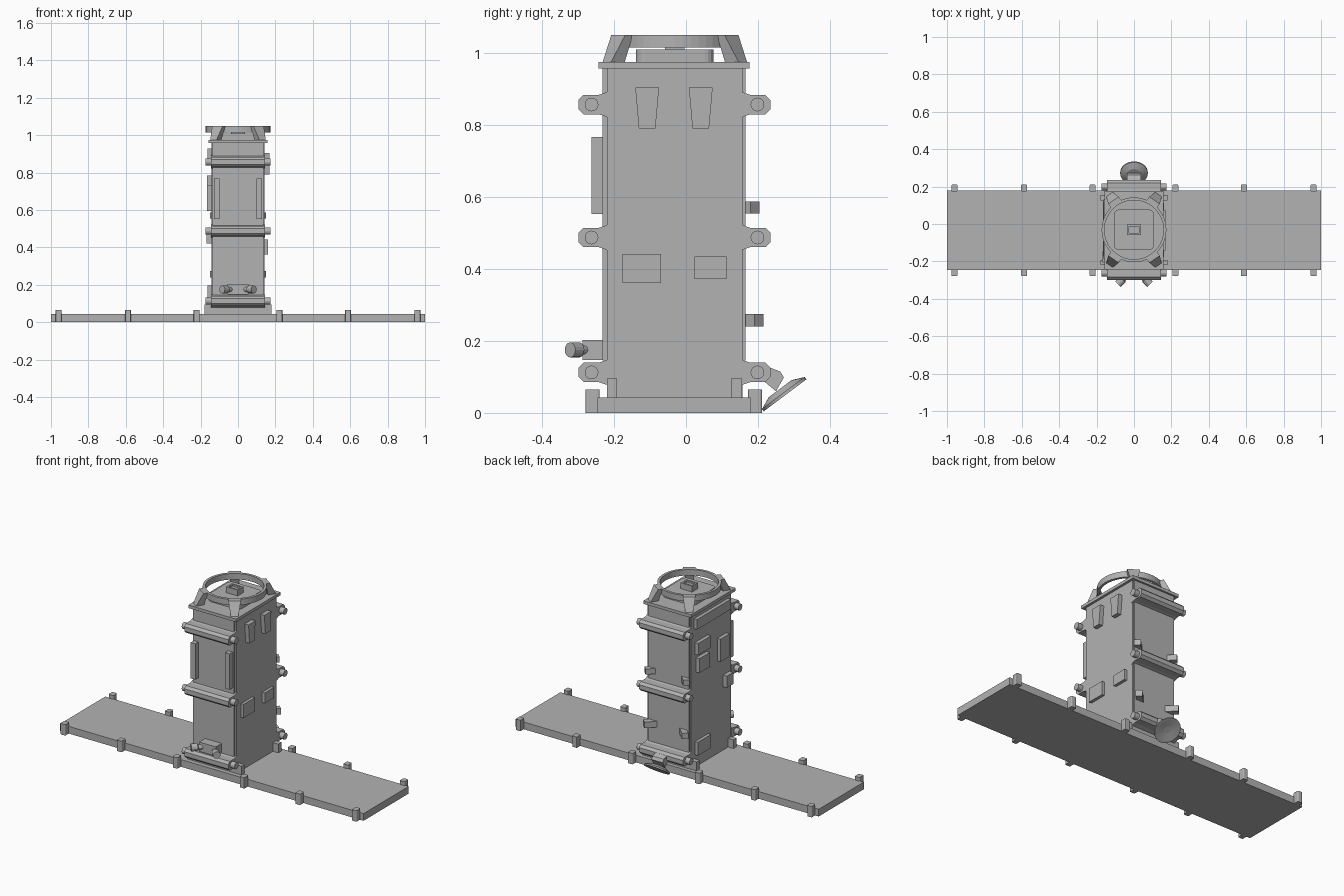
import bpy, bmesh, math
from mathutils import Vector, Matrix

if "Cube" in bpy.data.objects:
    bpy.data.objects.remove(bpy.data.objects["Cube"])

grey = bpy.data.materials.new("plain_grey")
grey.diffuse_color = (0.45, 0.45, 0.45, 1)
grey.use_nodes = True
grey.node_tree.nodes["Principled BSDF"].inputs["Base Color"].default_value = grey.diffuse_color
CY = -0.031   # y of the tower axis


def finish(bm, name):
    bmesh.ops.recalc_face_normals(bm, faces=bm.faces)
    me = bpy.data.meshes.new(name)
    bm.to_mesh(me)
    bm.free()
    me.materials.append(grey)
    ob = bpy.data.objects.new(name, me)
    bpy.context.collection.objects.link(ob)
    return ob


def box(name, x0, x1, y0, y1, z0, z1, turn=0, bevel=0):
    """Box from its limits, optionally turned about its own vertical axis."""
    bm = bmesh.new()
    bmesh.ops.create_cube(bm, size=1)
    bmesh.ops.scale(bm, vec=(x1 - x0, y1 - y0, z1 - z0), verts=bm.verts)
    if bevel:
        edges = [e for e in bm.edges if abs(e.verts[0].co.z - e.verts[1].co.z) > 1e-5]
        bmesh.ops.bevel(bm, geom=edges, offset=bevel, segments=4, profile=0.5, affect='EDGES')
    bmesh.ops.rotate(bm, matrix=Matrix.Rotation(turn, 3, 'Z'), verts=bm.verts)
    bmesh.ops.translate(bm, vec=((x0 + x1) / 2, (y0 + y1) / 2, (z0 + z1) / 2), verts=bm.verts)
    return finish(bm, name)


def prism(name, pts, x0, x1):
    """Extrude a (y, z) outline along x."""
    bm = bmesh.new()
    a = [bm.verts.new((x0, y, z)) for y, z in pts]
    b = [bm.verts.new((x1, y, z)) for y, z in pts]
    bm.faces.new(a)
    bm.faces.new(b)
    for i in range(len(a)):
        j = (i + 1) % len(a)
        bm.faces.new((a[i], a[j], b[j], b[i]))
    return finish(bm, name)


def lathe(name, profile, origin, axis, n=24, closed=False):
    """Spin an (r, h) profile about an axis through origin."""
    bm = bmesh.new()
    rot = Vector((0, 0, 1)).rotation_difference(Vector(axis).normalized()).to_matrix()
    rings = []
    for r, h in profile:
        rings.append([bm.verts.new(rot @ Vector((r * math.cos(2 * math.pi * i / n),
                      r * math.sin(2 * math.pi * i / n), h)) + Vector(origin)) for i in range(n)])
    pairs = list(zip(rings, rings[1:]))
    if closed:
        pairs.append((rings[-1], rings[0]))
    else:
        bm.faces.new(rings[0])
        bm.faces.new(rings[-1])
    for a, b in pairs:
        for i in range(n):
            j = (i + 1) % n
            bm.faces.new((a[i], a[j], b[j], b[i]))
    return finish(bm, name)


# Long flat deck with clamp posts along both edges
box("deck", -1, 1, -0.246, 0.179, 0, 0.043)
for x in (-0.96, -0.588, -0.221, 0.221, 0.588, 0.96):
    box("front_post", x - 0.016, x + 0.016, -0.279, -0.24, 0, 0.065, bevel=0.006)
    box("back_post", x - 0.016, x + 0.016, 0.173, 0.211, 0, 0.065, bevel=0.006)

# Tower body with face plates and feet
box("tower", -0.143, 0.143, -0.22, 0.157, 0.04, 0.96)
box("front_face_plate", -0.135, 0.135, -0.232, -0.215, 0.145, 0.96)
box("back_face_plate", -0.135, 0.135, 0.15, 0.166, 0.145, 0.96)
box("front_foot", -0.178, 0.178, -0.22, -0.192, 0.04, 0.095)
box("back_foot", -0.178, 0.178, 0.125, 0.155, 0.04, 0.095)
box("top_plate", -0.157, 0.157, -0.243, 0.177, 0.957, 0.975)

# Hinge bars on front and back, each with a through pin
for z in (0.1125, 0.4875, 0.857):
    for s, base, c in ((-1, -0.215, -0.2625), (1, 0.152, 0.1985)):
        half = [(base, 0.036), (c - s * 0.02, 0.027), (c + s * 0.022, 0.027), (c + s * 0.036, 0.013)]
        pts = [(y, z + h) for y, h in half] + [(y, z - h) for y, h in reversed(half)]
        prism("hinge_bar", pts, -0.145, 0.145)
        lathe("hinge_pin", [(0.019, -0.174), (0.019, 0.174)], (0, c, z), (1, 0, 0), 16)

# Docking ring, inner block and hollow pedestal
lathe("docking_ring", [(0.173, 1.015), (0.173, 1.05), (0.158, 1.05), (0.158, 1.015)],
      (0, CY, 0), (0, 0, 1), 48, closed=True)
box("inner_block", -0.106, 0.106, CY - 0.108, CY + 0.108, 0.97, 1.01, bevel=0.025)
for s in (-1, 1):
    box("pedestal_side", s * 0.033 - 0.005, s * 0.033 + 0.005, CY - 0.026, CY + 0.026, 1.0, 1.045)
    box("pedestal_end", -0.038, 0.038, CY + s * 0.022 - 0.005, CY + s * 0.022 + 0.005, 1.0, 1.045)
box("pedestal_core", -0.03, 0.03, CY - 0.02, CY + 0.02, 1.0, 1.035)

# Four leaning gussets that carry the ring
for sx in (-1, 1):
    for sy in (-1, 1):
        d = Vector((0.57 * sx, 0.82 * sy, 0))
        t = Vector((-d.y, d.x, 0))
        bm = bmesh.new()
        loops = []
        for r0, r1, w, z in ((0.185, 0.232, 0.02, 0.972), (0.166, 0.192, 0.034, 1.05)):
            loops.append([bm.verts.new(Vector((0, CY, z)) + d * r + t * w * k)
                          for r, k in ((r0, -1), (r1, -1), (r1, 1), (r0, 1))])
        a, b = loops
        bm.faces.new(a)
        bm.faces.new(b)
        for i in range(4):
            j = (i + 1) % 4
            bm.faces.new((a[i], a[j], b[j], b[i]))
        finish(bm, "ring_gusset")

# Plates on the right side
for y in (-0.108, 0.041):
    prism("tapered_plate", [(y - 0.033, 0.904), (y + 0.033, 0.904),
                            (y + 0.023, 0.79), (y - 0.023, 0.79)], 0.14, 0.168)
box("right_plate", 0.14, 0.16, -0.176, -0.07, 0.361, 0.442)
box("right_plate", 0.14, 0.16, 0.024, 0.112, 0.372, 0.434)

# Plates on the left side
for y0, y1, z0, z1, d in ((-0.19, 0.13, 0.87, 0.93, 0.163), (0.0, 0.12, 0.715, 0.785, 0.165),
                          (0.01, 0.11, 0.605, 0.69, 0.165), (-0.175, -0.09, 0.595, 0.73, 0.165),
                          (-0.205, -0.145, 0.42, 0.49, 0.168), (-0.005, 0.12, 0.115, 0.195, 0.162)):
    box("left_plate", -d, -0.14, y0, y1, z0, z1)

# Upright strips on the front, angled sensors at the back corners
for s in (-1, 1):
    box("front_strip", s * 0.113 - 0.015, s * 0.113 + 0.015, -0.262, -0.23, 0.553, 0.767)
    for z0, z1, e in ((0.554, 0.587, 0), (0.24, 0.275, 0.012)):
        cx, cy = s * 0.108, 0.163 + e
        box("angled_sensor", cx - 0.04, cx + 0.04, cy - 0.0175, cy + 0.0175, z0, z1,
            turn=s * math.pi / 4)

# Twin thrusters low on the front
box("thruster_mount", -0.055, 0.055, -0.287, -0.225, 0.147, 0.203)
for s in (-1, 1):
    lathe("thruster", [(0.014, 0), (0.014, 0.045), (0.021, 0.05), (0.021, 0.085)],
          (s * 0.025, -0.262, 0.175), (s, -1, 0), 16)

# Tilted dish on an arm at the back
axis = Vector((0, 0.6, -0.8))
lathe("dish", [(0.04, -0.014), (0.074, 0.001), (0.074, 0.009), (0.066, 0.009), (0.02, 0.003)],
      (0, 0.27, 0.056), axis, 32)
prism("dish_arm", [(0.2, 0.128), (0.235, 0.125), (0.262, 0.115), (0.272, 0.098),
                   (0.25, 0.06), (0.22, 0.085)], -0.037, 0.037)
